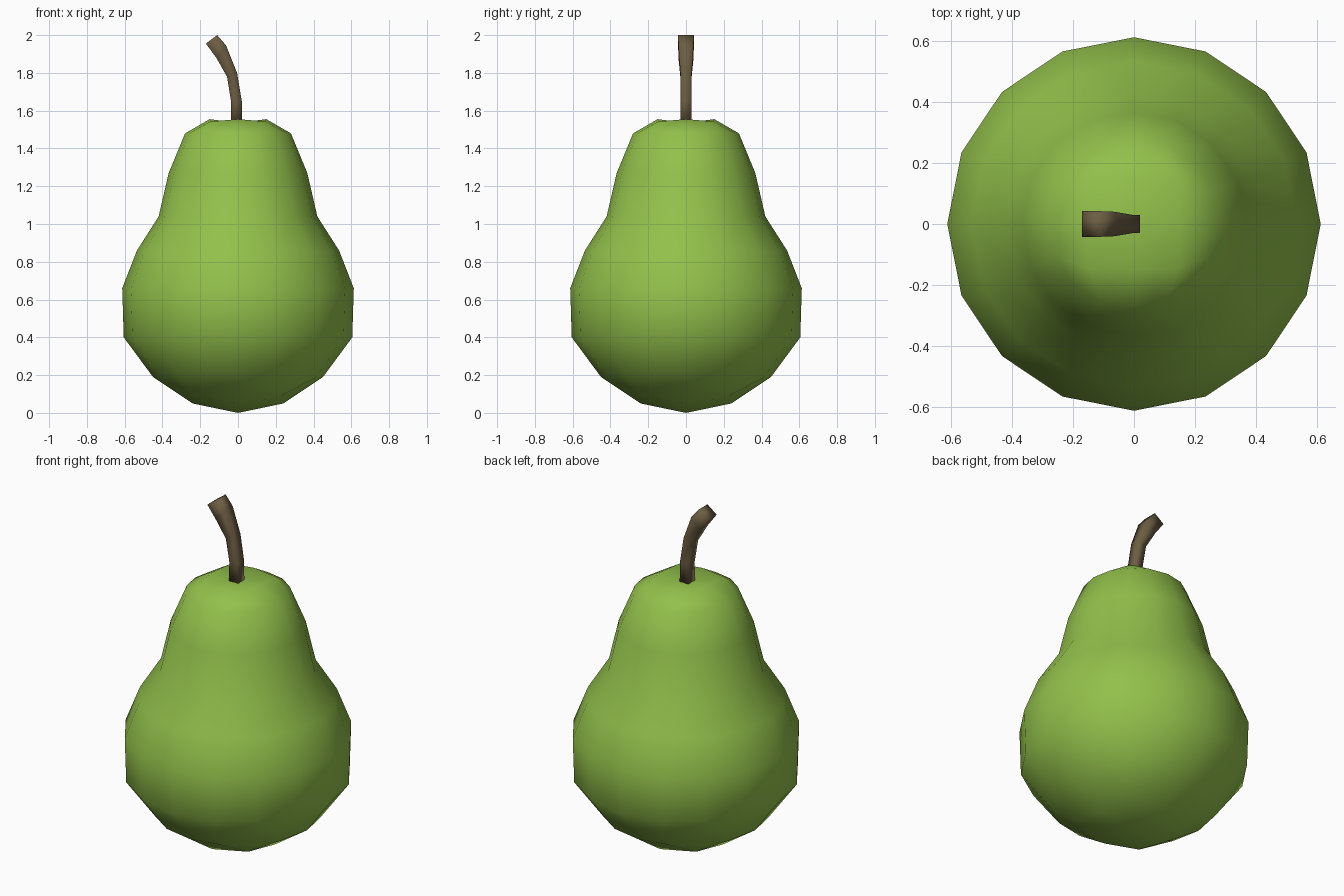
import bpy, bmesh
from math import cos, sin, pi

if "Cube" in bpy.data.objects:
    bpy.data.objects.remove(bpy.data.objects["Cube"])


def make_object(name, bm, color):
    bmesh.ops.recalc_face_normals(bm, faces=bm.faces)
    for f in bm.faces:
        f.smooth = True
    mesh = bpy.data.meshes.new(name)
    bm.to_mesh(mesh)
    bm.free()
    mat = bpy.data.materials.new(name + "_color")
    mat.diffuse_color = color
    mat.use_nodes = True
    mat.node_tree.nodes["Principled BSDF"].inputs["Base Color"].default_value = mat.diffuse_color
    mesh.materials.append(mat)
    obj = bpy.data.objects.new(name, mesh)
    bpy.context.collection.objects.link(obj)
    return obj


def ring(bm, r, z, n=16):
    return [bm.verts.new((r * cos(2 * pi * i / n), r * sin(2 * pi * i / n), z))
            for i in range(n)]


def bridge(bm, a, b):
    n = len(a)
    for i in range(n):
        j = (i + 1) % n
        bm.faces.new((a[i], a[j], b[j], b[i]))


def quad_cap(bm, outer, z_centre, mid, corner):
    """Close a 16-sided ring with a 4 x 4 quad patch; mid and corner are (r, z)."""
    centre = bm.verts.new((0, 0, z_centre))
    inner = []
    for k in range(8):
        r, z = corner if k % 2 else mid
        inner.append(bm.verts.new((r * cos(k * pi / 4), r * sin(k * pi / 4), z)))
    for q in range(4):
        m0, c, m1 = inner[2 * q], inner[2 * q + 1], inner[(2 * q + 2) % 8]
        o = [outer[(4 * q + i) % 16] for i in range(5)]
        bm.faces.new((centre, m0, c, m1))
        bm.faces.new((m0, o[0], o[1], c))
        bm.faces.new((c, o[1], o[2], o[3]))
        bm.faces.new((c, o[3], o[4], m1))


# Fruit body: 16-sided rings with quad patches at both ends
profile = [(0.45, 0.19), (0.605, 0.40), (0.613, 0.66), (0.535, 0.86),
           (0.42, 1.04), (0.367, 1.27), (0.28, 1.48)]
bm = bmesh.new()
rings = [ring(bm, r, z) for r, z in profile]
for a, b in zip(rings, rings[1:]):
    bridge(bm, a, b)
quad_cap(bm, rings[0], 0.0, (0.24, 0.05), (0.31, 0.085))
quad_cap(bm, rings[-1], 1.535, (0.15, 1.555), (0.205, 1.543))
make_object("pear_body", bm, (0.29, 0.53, 0.07, 1))

# Stem: square section swept along a bend; left (x, z), right (x, z), half depth
sections = [((-0.037, 1.53), (0.02, 1.53), 0.03),
            ((-0.037, 1.65), (0.02, 1.65), 0.028),
            ((-0.058, 1.78), (-0.005, 1.80), 0.03),
            ((-0.115, 1.88), (-0.063, 1.945), 0.04),
            ((-0.17, 1.955), (-0.11, 2.0), 0.042)]
bm = bmesh.new()
loops = []
for (xl, zl), (xr, zr), d in sections:
    loops.append([bm.verts.new(p) for p in
                  ((xl, -d, zl), (xr, -d, zr), (xr, d, zr), (xl, d, zl))])
for a, b in zip(loops, loops[1:]):
    bridge(bm, a, b)
bm.faces.new(loops[0])
bm.faces.new(loops[-1])
make_object("stem", bm, (0.15, 0.11, 0.055, 1))
